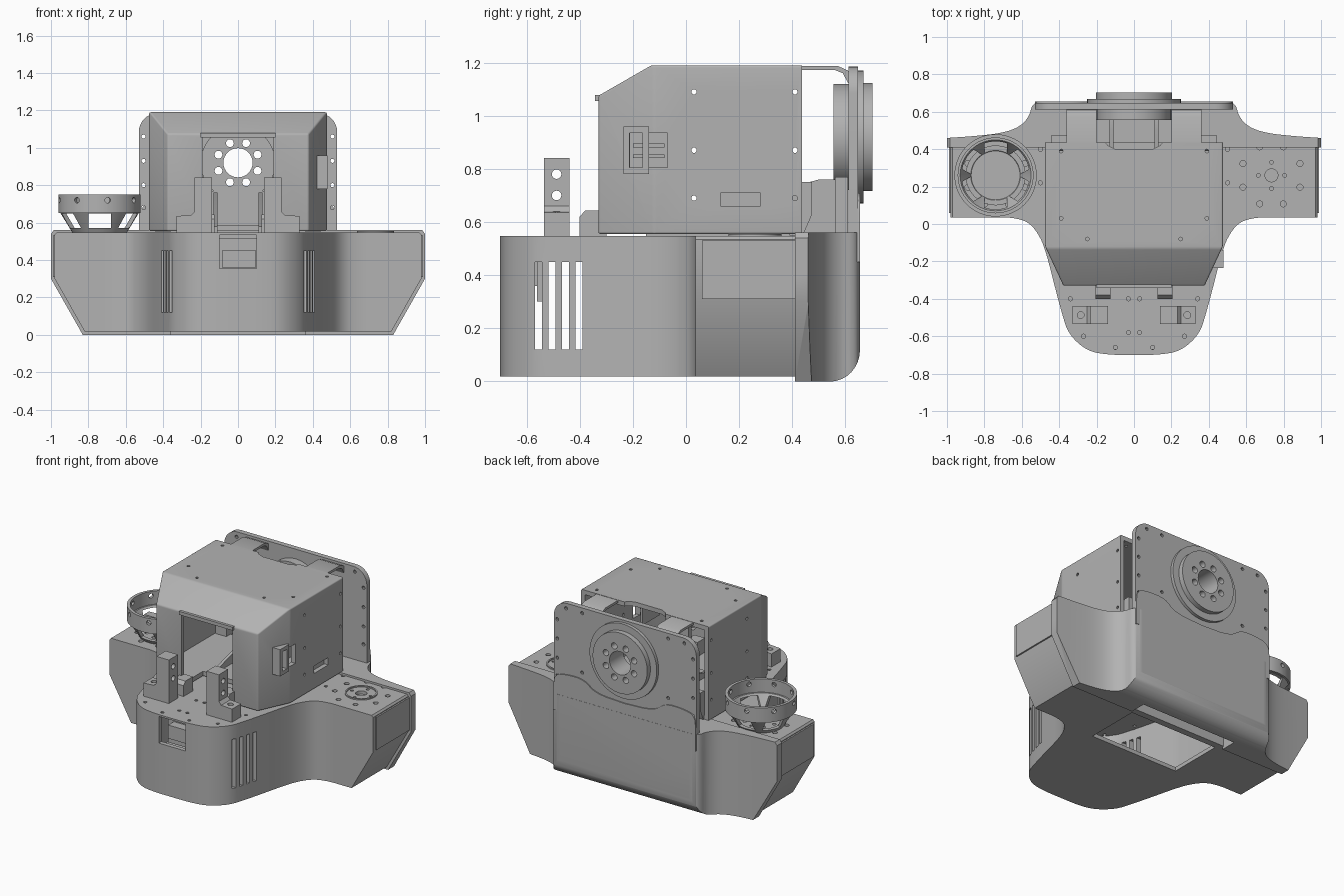
import bpy, bmesh
from math import pi, cos, sin, radians
from mathutils import Matrix

cube = bpy.data.objects.get("Cube")
if cube:
    bpy.data.objects.remove(cube, do_unlink=True)

grey = bpy.data.materials.new("plain grey")
grey.use_nodes = True
grey.diffuse_color = (0.45, 0.45, 0.45, 1)
grey.node_tree.nodes["Principled BSDF"].inputs["Base Color"].default_value = (0.45, 0.45, 0.45, 1)
parts = []
TURN = {'x': Matrix.Rotation(pi / 2, 4, 'Y'), 'y': Matrix.Rotation(pi / 2, 4, 'X'), 'z': Matrix()}


def finish(name, bm):
    bmesh.ops.recalc_face_normals(bm, faces=bm.faces)
    mesh = bpy.data.meshes.new(name)
    bm.to_mesh(mesh)
    bm.free()
    mesh.materials.append(grey)
    ob = bpy.data.objects.new(name, mesh)
    bpy.context.collection.objects.link(ob)
    parts.append(ob)
    return ob


def prism(name, pts, axis, lo, hi):
    """Extrude a 2D outline along an axis."""
    place = {'x': lambda u, v: (lo, u, v), 'y': lambda u, v: (u, lo, v), 'z': lambda u, v: (u, v, lo)}[axis]
    bm = bmesh.new()
    face = bm.faces.new([bm.verts.new(place(*p)) for p in pts])
    new = bmesh.ops.extrude_face_region(bm, geom=[face])["geom"]
    shift = [(hi - lo) * (a == axis) for a in "xyz"]
    bmesh.ops.translate(bm, vec=shift, verts=[g for g in new if isinstance(g, bmesh.types.BMVert)])
    return finish(name, bm)


def box(name, x0, x1, y0, y1, z0, z1):
    return prism(name, [(x0, y0), (x1, y0), (x1, y1), (x0, y1)], 'z', z0, z1)


def rods(name, spots, axis, r, depth, r2=None, seg=16):
    """One mesh of round rods centred on the given spots."""
    bm = bmesh.new()
    for s in spots:
        bmesh.ops.create_cone(bm, cap_ends=True, segments=seg, radius1=r, radius2=r2 or r,
                              depth=depth, matrix=Matrix.Translation(s) @ TURN[axis])
    return finish(name, bm)


def bake(ob):
    dg = bpy.context.evaluated_depsgraph_get()
    mesh = bpy.data.meshes.new_from_object(ob.evaluated_get(dg))
    ob.modifiers.clear()
    ob.data = mesh


def cut(ob, *tools, op='DIFFERENCE'):
    for tool in tools:
        mod = ob.modifiers.new("cut", 'BOOLEAN')
        mod.operation, mod.solver, mod.object = op, 'EXACT', tool
        bake(ob)
        parts.remove(tool)
        bpy.data.objects.remove(tool, do_unlink=True)
    return ob


def mirror(half):
    return half + [(-x, y) for x, y in reversed(half) if x > 0]


def soften(pts, rounds=2):
    """Corner cutting that keeps both ends."""
    for _ in range(rounds):
        out = [pts[0]]
        for (a, b), (c, d) in zip(pts, pts[1:]):
            out += [(a * .75 + c * .25, b * .75 + d * .25), (a * .25 + c * .75, b * .25 + d * .75)]
        pts = out + [pts[-1]]
    return pts


def ring(cx, cy, r, n, turn=0):
    return [(cx + r * cos(turn + 2 * pi * i / n), cy + r * sin(turn + 2 * pi * i / n)) for i in range(n)]


# Base: plan outline trimmed by the front silhouette, then hollowed
plan = soften([(0, -.7), (.13, -.7), (.25, -.68), (.35, -.59), (.385, -.48), (.43, -.31), (.465, -.17),
               (.5, -.07), (.56, .01), (.65, .035), (.75, .035)]) + [(.98, .035), (.98, .42)]
base = prism("base_shell", mirror(plan), 'z', 0, .6)
cut(base, prism("t", mirror([(0, .018), (.82, .018), (.98, .3), (.98, .535), (.97, .547), (0, .547)]),
                'y', -1, 1), op='INTERSECT')
room = soften([(0, -.67), (.12, -.67), (.23, -.65), (.32, -.57), (.355, -.47), (.4, -.3), (.45, -.1)], 1)
cut(base, prism("t", mirror(room + [(.45, .38)]), 'z', .045, .515),
    box("t", -.33, .33, 0, .375, -.1, .1),
    box("t", -.1, .1, -.8, -.6, .355, .535))
for i in range(4):
    y = -.555 + i * .051
    cut(base, box("t", -.6, .6, y - .013, y + .013, .12, .45))
# Mounting holes in the wings and the deck
for s in (-1, 1):
    holes = [(x, y, .55) for x, y in ring(s * .735, .26, .165, 8, pi / 8)]
    cut(base, rods("t", holes, 'z', .016, .05),
        rods("t", [(x, y, .55) for x, y in ring(s * .735, .26, .07, 4)], 'z', .01, .05),
        rods("t", [(s * .735, .26, .55)], 'z', .035, .05))
deck = [(s * x, y, .55) for s in (-1, 1) for x, y in
        ((.03, -.4), (.03, -.58), (.1, -.66), (.27, -.6), (.34, -.4), (.5, .22), (.5, .4))]
cut(base, rods("t", deck, 'z', .011, .1, seg=10))
box("slot_latch", -.085, .095, -.62, -.56, .36, .45)
box("slot_back", -.13, .13, -.56, -.54, .3, .52)

# Wing seams: raised end plates and top rims
for s in (-1, 1):
    x0, x1 = sorted((s * .975, s * .99))
    box("wing_end_plate", x0, x1, .06, .41, .31, .53)
    cap = rods("wing_mount_ring", [(s * .735, .26, .549)], 'z', .1, .012, seg=40)
    cut(cap, rods("t", [(s * .735, .26, .549)], 'z', .09, .1, seg=40))

# Back cover: flared plan, chamfered ends and a rounded lower edge
flare = [(0, .655), (.48, .655)] + soften([(.5, .655), (.545, .64), (.56, .575), (.61, .52), (.7, .487),
                                           (.85, .47), (1, .46)]) + [(1, .41)]
cover = prism("back_cover", mirror(flare), 'z', -.1, .7)
cut(cover, prism("t", mirror([(0, 0), (.83, 0), (1, .3), (1, .54), (.985, .56), (0, .56)]), 'y', 0, 1),
    prism("t", [(.3, 0), (.55, 0)] + [(.545 + .11 * sin(a * pi / 16), .12 - .12 * cos(a * pi / 16))
          for a in range(1, 9)] + [(.655, .7), (.3, .7)], 'x', -1.1, 1.1), op='INTERSECT')
cut(cover, box("t", -.36, .36, .3, .52, -.1, .5))

# Upright back shield with rounded shoulders and a lower panel
HUB = .92


def hub_holes():
    bolts = [(x, .6, z) for x, z in ring(0, HUB, .113, 8, pi / 8)]
    return (rods("t", [(0, .6, HUB)], 'y', .078, .5, seg=32), rods("t", bolts, 'y', .021, .5))


arc = [(.43 + .1 * cos(a * pi / 16), 1.085 + .1 * sin(a * pi / 16)) for a in range(9)]
shield = prism("back_shield", mirror([(0, .5), (.53, .5)] + arc + [(0, 1.185)]), 'y', .612, .647)
rivets = [(s * x, .63, z) for s in (-1, 1) for x, z in
          ((.505, .68), (.505, .8), (.505, .93), (.505, 1.06), (.44, 1.15), (.32, 1.15), (.32, .75))]
cut(shield, rods("t", rivets, 'y', .011, .2, seg=10), *hub_holes())
prism("shield_panel", mirror([(0, .45), (.53, .45)] + soften([(.53, .6), (.52, .69), (.43, .71), (.3, .71),
                                                              (.22, .64), (0, .63)])), 'y', .63, .654)

# Hub: stacked discs on the shield
for name, r, y0, y1 in (("hub_flange", .262, .615, .643), ("hub_ring", .25, .63, .668), ("hub_disc", .203, .65, .702)):
    disc = rods(name, [(0, (y0 + y1) / 2, HUB)], 'y', r, y1 - y0, seg=64)
    cut(disc, *hub_holes())
carrier = rods("hub_carrier", [(0, .585, HUB)], 'y', .2, .06, seg=48)
cut(carrier, *hub_holes())
box("carrier_post", -.19, .19, .56, .61, .54, .77)
for x in (-.13, .11):
    prism("carrier_gusset", [(-.15, .54), (.57, .54), (.57, .76), (.5, .76), (-.15, .58)], 'x', x, x + .02)


# Head box: side profile crossed with a tapered plan
def hull(name, d):
    side = [(-.33 + d, .555 + d), (.7, .555 + d), (.7, 1.19 - d), (-.13 + d / 2, 1.19 - d), (-.33 + d, 1.075 - d / 2)]
    top = mirror([(0, -.4), (.345 - d, -.4), (.475 - d, -.12), (.475 - d, .65)])
    return cut(prism(name, side, 'x', -.6, .6), prism("t", top, 'z', .4, 1.3), op='INTERSECT')


head = hull("head_box", 0)
bev = head.modifiers.new("round", 'BEVEL')
bev.width, bev.segments, bev.limit_method, bev.angle_limit = .04, 4, 'ANGLE', radians(20)
bake(head)
cut(head, hull("t", .03), box("t", -.7, .7, .437, .9, .3, 1.4),
    box("t", -.19, .19, -.6, -.1, .4, 1.055),
    prism("t", mirror([(0, .4), (.1, .4), (.14, .42), (.2, .5)]), 'z', 1.1, 1.3),
    box("t", .3, .6, -.21, -.07, .805, .935),
    box("t", .4, .6, .13, .28, .66, .71))
studs = [(s * .47, y, z) for s in (-1, 1) for y, z in ((.03, .69), (.03, .87), (.03, 1.09), (.41, .69), (.41, .87), (.41, 1.09))]
cut(head, rods("t", studs, 'x', .01, .1, seg=10),
    rods("t", [(s * x, y, 1.19) for s in (-1, 1) for x, y in ((.39, .03), (.39, .39), (.25, -.08))], 'z', .01, .1, seg=10))
box("brow_lip", -.2, .2, -.342, -.3, 1.055, 1.078)
box("window_back", .36, .375, -.23, -.05, .79, .95)
for z in (.84, .88):
    box("window_bar", .37, .4, -.2, -.08, z, z + .015)
box("side_slot_back", .43, .445, .12, .29, .65, .72)

# Window surround on the left side
frame = box("window_frame", .41, .478, -.235, -.14, .78, .96)
cut(frame, box("t", .3, .6, -.212, -.163, .805, .935))

# Links from head to shield, rear lugs
for s in (-1, 1):
    x0, x1 = sorted((s * .2, s * .36))
    prism("top_link", [(.4, 1.172), (.56, 1.172), (.59, 1.16), (.612, 1.12), (.625, 1.12), (.61, 1.17),
                       (.57, 1.188), (.4, 1.188)], 'x', x0, x1)
    x0, x1 = sorted((s * .36, s * .44))
    prism("rear_lug", [(.39, .55), (.44, .55), (.475, .63), (.475, .75), (.435, .75), (.39, .7)], 'x', x0, x1)

# Front L brackets and small deck tabs
ell = [(.14, .54), (.33, .54), (.33, .635), (.25, .64), (.232, .66), (.232, .84), (.14, .84)]
for s in (-1, 1):
    bracket = prism("front_bracket", [(s * x, z) for x, z in ell], 'y', -.535, -.438)
    cut(bracket, rods("t", [(s * .2, -.487, z) for z in (.7, .78)], 'x', .018, .4),
        rods("t", [(s * .285, -.487, .64)], 'z', .018, .06))
    x0, x1 = sorted((s * .125, s * .205))
    prism("deck_tab", [(-.4, .54), (-.3, .54), (-.3, .643), (-.38, .643), (-.4, .62)], 'x', x0, x1)

# Open cup on the right wing
C = (-.74, .26)
band = rods("cup_band", [(*C, .7)], 'z', .22, .1, seg=64)
cut(band, rods("t", [(*C, .7)], 'z', .2, .3, seg=64))
for i in range(4):
    pin = rods("t", [(0, 0, 0)], 'x', .015, .6)
    pin.data.transform(Matrix.Translation((*C, .72)) @ Matrix.Rotation(i * pi / 4 + .2, 4, 'Z'))
    cut(band, pin)
legs = rods("cup_legs", [(*C, .603)], 'z', .145, .116, .215, seg=64)
cut(legs, rods("t", [(*C, .62)], 'z', .128, .116, .2, seg=64))
for i in range(3):
    gap = box("t", -.4, .4, -.06, .06, .57, .648)
    gap.data.transform(Matrix.Translation((*C, 0)) @ Matrix.Rotation(i * pi / 3 + pi / 6, 4, 'Z'))
    cut(legs, gap)
floor = rods("cup_floor", [(*C, .556)], 'z', .14, .02, seg=48)
cut(floor, rods("t", [(*C, .56)], 'z', .035, .1, seg=24),
    rods("t", [(x, y, .56) for x, y in ring(*C, .1, 8)], 'z', .012, .1))

# Smooth the rounded faces, keep hard edges
for ob in parts:
    bpy.ops.object.select_all(action='DESELECT')
    ob.select_set(True)
    bpy.context.view_layer.objects.active = ob
    bpy.ops.object.shade_smooth_by_angle(angle=radians(30))
